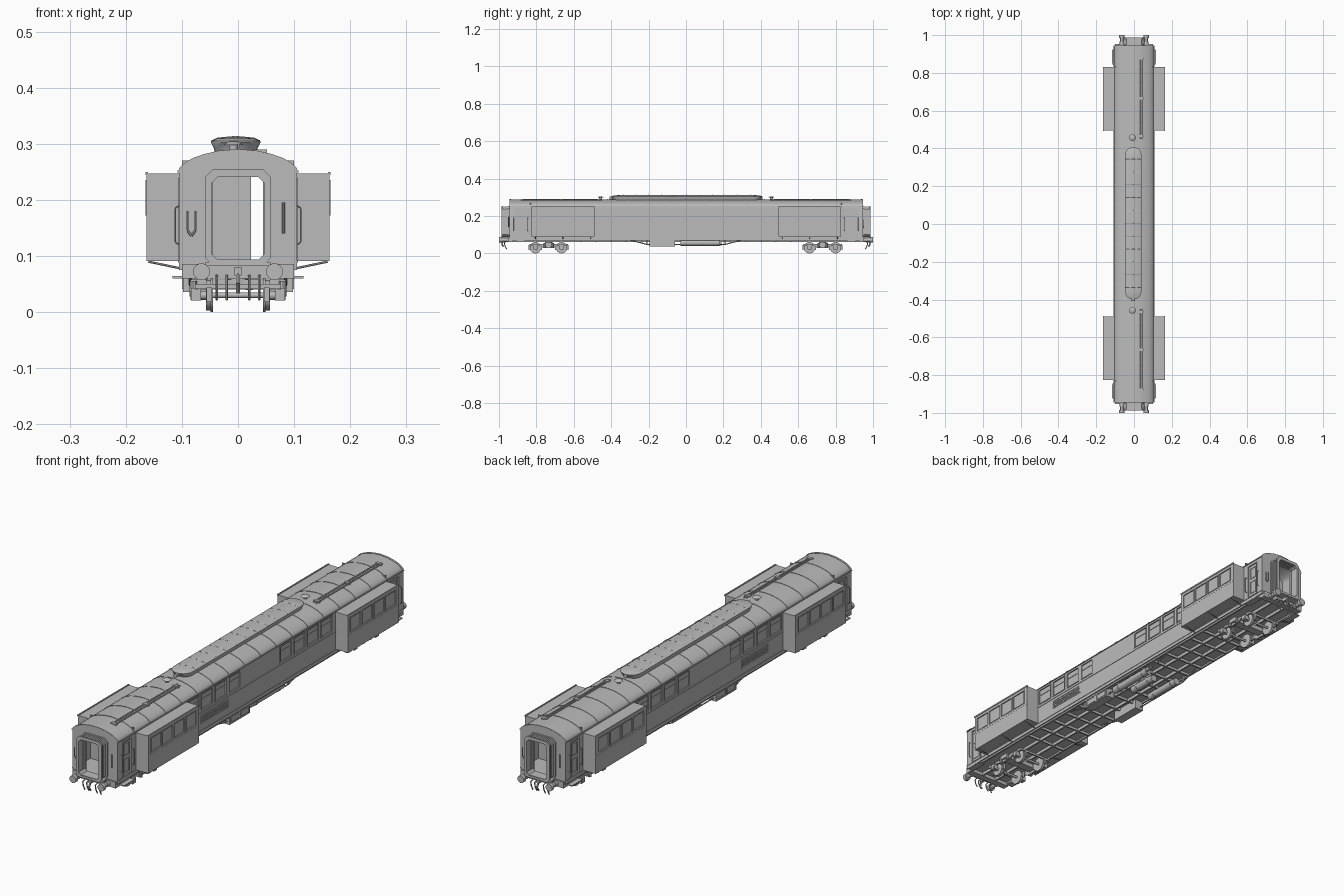
import bpy, bmesh, math
from mathutils import Matrix, Vector

if "Cube" in bpy.data.objects:
    bpy.data.objects.remove(bpy.data.objects["Cube"])

grey = bpy.data.materials.new("plain grey")
grey.diffuse_color = (0.5, 0.5, 0.5, 1)
grey.use_nodes = True
grey.node_tree.nodes["Principled BSDF"].inputs["Base Color"].default_value = grey.diffuse_color
SIDES = (-1, 1)


def finish(bm, name, smooth=False):
    bmesh.ops.recalc_face_normals(bm, faces=bm.faces)
    me = bpy.data.meshes.new(name)
    bm.to_mesh(me)
    bm.free()
    me.materials.append(grey)
    ob = bpy.data.objects.new(name, me)
    bpy.context.collection.objects.link(ob)
    if smooth:
        bpy.ops.object.select_all(action='DESELECT')
        ob.select_set(True)
        bpy.context.view_layer.objects.active = ob
        bpy.ops.object.shade_smooth_by_angle(angle=math.radians(35))
    return ob


def box(bm, x0, x1, y0, y1, z0, z1):
    m = Matrix.Translation(((x0 + x1) / 2, (y0 + y1) / 2, (z0 + z1) / 2)) @ \
        Matrix.Diagonal((abs(x1 - x0), abs(y1 - y0), abs(z1 - z0), 1))
    bmesh.ops.create_cube(bm, size=1, matrix=m)


def rod(bm, a, b, r, n=8, r2=None):
    a, b = Vector(a), Vector(b)
    rot = (b - a).to_track_quat('Z', 'Y').to_matrix().to_4x4()
    bmesh.ops.create_cone(bm, cap_ends=True, segments=n, radius1=r,
                          radius2=r if r2 is None else r2, depth=(b - a).length,
                          matrix=Matrix.Translation((a + b) / 2) @ rot)


def path(bm, pts, r, n=6):
    for a, b in zip(pts, pts[1:]):
        rod(bm, a, b, r, n)


def skin(bm, loops, caps=True, closed=False):
    vs = [[bm.verts.new(p) for p in lp] for lp in loops]
    pairs = list(zip(vs, vs[1:])) + ([(vs[-1], vs[0])] if closed else [])
    for a, b in pairs:
        for i in range(len(a)):
            j = (i + 1) % len(a)
            bm.faces.new((a[i], a[j], b[j], b[i]))
    if caps:
        bm.faces.new(vs[0])
        bm.faces.new(vs[-1])


def frame(bm, x, y0, y1, z0, z1, w=0.004, t=0.002):
    """Raised rectangular trim on a side wall."""
    o = x + math.copysign(t, x)
    box(bm, x, o, y0 - w, y0, z0 - w, z1 + w)
    box(bm, x, o, y1, y1 + w, z0 - w, z1 + w)
    box(bm, x, o, y0, y1, z0 - w, z0)
    box(bm, x, o, y0, y1, z1, z1 + w)


ROOF = [(0.105, 0.25), (0.103, 0.256), (0.095, 0.264), (0.08, 0.273),
        (0.06, 0.280), (0.035, 0.286), (0, 0.289)]


def roof_arc(d=0):
    right = [(x - d * x / 0.105, z - d) for x, z in ROOF]
    return right + [(-x, z) for x, z in right[-2::-1]]


def section(d, zb, y):
    pts = [(0.105 - d, zb)] + roof_arc(d) + [(d - 0.105, zb)]
    return [(x, y, z) for x, z in pts]


def cut(target, cutter):
    cutter.hide_render = True
    mod = target.modifiers.new("cut", 'BOOLEAN')
    mod.operation, mod.solver, mod.object = 'DIFFERENCE', 'EXACT', cutter
    bpy.context.view_layer.update()
    me = bpy.data.meshes.new_from_object(target.evaluated_get(bpy.context.evaluated_depsgraph_get()))
    target.modifiers.clear()
    target.data = me
    bpy.data.objects.remove(cutter)


# Layout of side openings: (y0, y1, z0, z1)
main_windows = [(y, y + 0.07, 0.178, 0.24) for s in (-0.48, 0.13) for y in (s, s + 0.09, s + 0.18, s + 0.27)]
slide_windows = [(y, y + 0.066, 0.175, 0.232) for s in (-0.808, 0.512) for y in (s, s + 0.077, s + 0.154, s + 0.231)]
door_y = [(-0.91, -0.858), (0.858, 0.91)]

# Hollow carriage body with arched roof, end doorways and recessed side windows
bm = bmesh.new()
skin(bm, [section(0, 0.075, -0.945), section(0, 0.075, 0.945)])
body = finish(bm, "carriage_body")
bm = bmesh.new()
skin(bm, [section(0.006, 0.088, -0.938), section(0.006, 0.088, 0.938)])
cut(body, finish(bm, "cutter_interior"))
bm = bmesh.new()
box(bm, -0.045, 0.045, -1.1, 1.1, 0.0885, 0.242)
cut(body, finish(bm, "cutter_doorway"))
bm = bmesh.new()
for s in SIDES:
    for y0, y1, z0, z1 in main_windows:
        box(bm, s * 0.102, s * 0.12, y0, y1, z0, z1)
    for y0, y1 in door_y:
        box(bm, s * 0.102, s * 0.12, y0, y1, 0.092, 0.236)
cut(body, finish(bm, "cutter_windows"))
bpy.context.view_layer.objects.active = body
body.select_set(True)
bpy.ops.object.shade_smooth_by_angle(angle=math.radians(30))

# Side slide-out rooms with recessed windows, roof lips and braces
bm = bmesh.new()
for s in SIDES:
    for y0, y1 in ((-0.825, -0.49), (0.495, 0.83)):
        box(bm, s * 0.1045, s * 0.163, y0, y1, 0.091, 0.247)
rooms = finish(bm, "slide_out_rooms")
bm = bmesh.new()
for s in SIDES:
    for y0, y1, z0, z1 in slide_windows:
        box(bm, s * 0.160, s * 0.18, y0, y1, z0, z1)
cut(rooms, finish(bm, "cutter_room_windows"))
bm = bmesh.new()
for s in SIDES:
    for y0, y1 in ((-0.825, -0.49), (0.495, 0.83)):
        box(bm, s * 0.160, s * 0.165, y0 - 0.002, y1 + 0.002, 0.244, 0.25)
        box(bm, s * 0.1635, s * 0.162, y0, y1, 0.162, 0.166)
        for y in (y0 + 0.02, (y0 + y1) / 2, y1 - 0.02):
            rod(bm, (s * 0.098, y, 0.077), (s * 0.160, y, 0.090), 0.002, 6)
    for y0, y1, z0, z1 in slide_windows:
        frame(bm, s * 0.163, y0, y1, z0, z1, 0.003, 0.0015)
finish(bm, "slide_out_trim")

# Window frames, side doors, waist rails, grilles and gutters
bm = bmesh.new()
for s in SIDES:
    for y0, y1, z0, z1 in main_windows:
        frame(bm, s * 0.105, y0, y1, z0, z1)
        box(bm, s * 0.102, s * 0.104, y0, y1, 0.217, 0.220)
    for y0, y1 in door_y:
        frame(bm, s * 0.105, y0, y1, 0.092, 0.236, 0.003)
        frame(bm, s * 0.102, y0 + 0.012, y1 - 0.012, 0.178, 0.222, 0.003)
        frame(bm, s * 0.102, y0 + 0.012, y1 - 0.012, 0.108, 0.158, 0.003)
        for y in (y0 - 0.012, y1 + 0.012):
            path(bm, [(s * 0.105, y, 0.12), (s * 0.112, y, 0.125), (s * 0.112, y, 0.185), (s * 0.105, y, 0.19)], 0.0015)
    frame(bm, s * 0.105, -0.39, -0.22, 0.122, 0.15)
    for i in range(4):
        box(bm, s * 0.105, s * 0.1065, -0.39, -0.22, 0.125 + i * 0.006, 0.128 + i * 0.006)
    box(bm, s * 0.104, s * 0.107, -0.49, 0.495, 0.163, 0.166)
    box(bm, s * 0.104, s * 0.107, -0.945, 0.945, 0.088, 0.091)
    box(bm, s * 0.102, s * 0.108, -0.945, 0.945, 0.249, 0.252)
finish(bm, "side_trim")

# Roof seams
bm = bmesh.new()
for i in range(-9, 10):
    y = i * 0.1045
    w = 0.0015 if abs(i) < 9 else 0.004
    arc = [(x * 1.01, z + 0.0015) for x, z in roof_arc()] + roof_arc(0.003)[::-1]
    skin(bm, [[(x, y - w, z) for x, z in arc], [(x, y + w, z) for x, z in arc]])
finish(bm, "roof_seams")


# Long raised roof pod with rounded ends
def stadium(z, hw, end, n=10):
    out = []
    for s in SIDES:
        for k in range(n + 1):
            a = math.pi * k / n + (0 if s > 0 else math.pi)
            out.append((-0.004 + hw * math.cos(a), 0.004 + s * (end - hw) + hw * math.sin(a), z))
    return out


bm = bmesh.new()
skin(bm, [stadium(z, h, e) for z, h, e in ((0.278, 0.036, 0.392), (0.292, 0.039, 0.396), (0.302, 0.044, 0.404),
          (0.305, 0.044, 0.404), (0.309, 0.034, 0.39), (0.312, 0.015, 0.36))])
finish(bm, "roof_pod", True)
bm = bmesh.new()
for i in range(-5, 6):
    y = 0.004 + i * 0.068
    path(bm, [(-0.047, y, 0.304), (-0.036, y, 0.309), (-0.004, y, 0.312), (0.028, y, 0.309), (0.039, y, 0.304)], 0.002)
for s in SIDES:
    rod(bm, (-0.005, s * 0.385, 0.296), (-0.005, s * 0.408, 0.296), 0.008, 14)
    # ventilators and conduit runs beyond the pod
    rod(bm, (-0.008, s * 0.457, 0.284), (-0.008, s * 0.457, 0.298), 0.008, 12)
    rod(bm, (-0.008, s * 0.457, 0.298), (-0.008, s * 0.457, 0.304), 0.018, 14, 0.008)
    for x, z in ((0.034, 0.287), (0.046, 0.285)):
        path(bm, [(x, s * 0.45, z), (x, s * 0.88, z)], 0.003)
    for y in (0.46, 0.66, 0.87):
        box(bm, 0.028, 0.052, s * y, s * (y + 0.012), 0.279, 0.290)
finish(bm, "roof_fittings", True)

# Interior partitions leaving a see-through corridor
bm = bmesh.new()
box(bm, 0.019, 0.023, -0.83, 0.83, 0.087, 0.281)
for s in SIDES:
    box(bm, -0.1, 0.023, s * 0.83, s * 0.834, 0.087, 0.27)
    box(bm, 0.047, 0.1, s * 0.83, s * 0.834, 0.087, 0.27)
    box(bm, -0.042, -0.038, s * 0.836, s * 0.834, 0.09, 0.24)
finish(bm, "interior_partitions")


# Gangway bellows at both ends
def chamfered(hx, z0, z1, c, y):
    q = [(hx - c, z0), (hx, z0 + c), (hx, z1 - c), (hx - c, z1)]
    return [(x, y, z) for x, z in q + [(-x, z) for x, z in q[::-1]]]


bm = bmesh.new()
for s in SIDES:
    for k in range(5):
        y0, y1 = s * (0.944 + k * 0.009), s * (0.951 + k * 0.009)
        d = 0.004 if k in (0, 4) else 0
        outer = (0.055 + d, 0.087 - d, 0.250 + d, 0.014)
        inner = (0.046, 0.091, 0.241, 0.01)
        skin(bm, [chamfered(*outer, y0), chamfered(*outer, y1), chamfered(*inner, y1), chamfered(*inner, y0)],
             caps=False, closed=True)
    o, i = (0.052, 0.090, 0.247, 0.012), (0.047, 0.094, 0.242, 0.01)
    skin(bm, [chamfered(*o, s * 0.944), chamfered(*o, s * 0.986), chamfered(*i, s * 0.986), chamfered(*i, s * 0.944)],
         caps=False, closed=True)
finish(bm, "gangway_bellows")

# Headstocks, buffers, couplings, hoses, handrails and steps
bm = bmesh.new()
for s in SIDES:
    y = s * 0.945
    box(bm, -0.1, 0.1, s * 0.925, s * 0.952, 0.06, 0.086)
    for x in (-0.065, 0.065):
        rod(bm, (x, y, 0.072), (x, s * 0.985, 0.072), 0.008, 12)
        rod(bm, (x, y, 0.072), (x, s * 0.965, 0.072), 0.011, 12)
        rod(bm, (x, s * 0.985, 0.072), (x, s * 1.0, 0.072), 0.015, 16)
        box(bm, x * 1.4, x * 1.8, s * 0.85, s * 0.92, 0.060, 0.064)
        box(bm, x * 1.45, x * 1.5, s * 0.86, s * 0.91, 0.060, 0.078)
    box(bm, -0.006, 0.006, y, s * 0.98, 0.065, 0.08)
    path(bm, [(0, s * 0.975, 0.07), (0, s * 0.985, 0.05), (0, s * 0.975, 0.035)], 0.004)
    for x in (-0.038, -0.02, 0.02, 0.038):
        path(bm, [(x, y, 0.066), (x, s * 0.972, 0.06), (x, s * 0.968, 0.04), (x, s * 0.958, 0.022)], 0.0025)
    path(bm, [(s * a, y + s * 0.006, z) for a, z in
              ((0.09, 0.18), (0.09, 0.145), (0.083, 0.136), (0.076, 0.145), (0.076, 0.18))], 0.002)
    rod(bm, (s * -0.081, s * 0.95, 0.14), (s * -0.081, s * 0.95, 0.195), 0.0025)
    box(bm, -0.058, 0.058, y, s * 0.985, 0.083, 0.089)
finish(bm, "end_fittings", True)

# Underframe: sills, rails, cross beams and truss rods
bm = bmesh.new()
for s in SIDES:
    box(bm, s * 0.092, s * 0.1, -0.93, 0.93, 0.068, 0.078)
    box(bm, s * 0.03, s * 0.037, -0.93, 0.93, 0.062, 0.078)
    path(bm, [(s * 0.085, -0.3, 0.072), (s * 0.085, -0.21, 0.048), (s * 0.085, 0.21, 0.048), (s * 0.085, 0.3, 0.072)], 0.003)
    for y in (-0.21, 0.21):
        box(bm, s * 0.082, s * 0.088, y - 0.004, y + 0.004, 0.048, 0.076)
for i in range(-7, 8):
    box(bm, -0.095, 0.095, i * 0.08 - 0.003, i * 0.08 + 0.003, 0.064, 0.078)
finish(bm, "underframe")

# Equipment boxes and air tanks below the floor
bm = bmesh.new()
for s in SIDES:
    box(bm, s * 0.058, s * 0.098, -0.195, -0.06, 0.036, 0.076)
    frame(bm, s * 0.098, -0.185, -0.135, 0.044, 0.064, 0.003)
    frame(bm, s * 0.098, -0.12, -0.07, 0.044, 0.064, 0.003)
for x, y0, y1, r in ((0.075, -0.03, 0.18, 0.016), (0.02, 0.02, 0.15, 0.016), (-0.07, 0.02, 0.19, 0.015)):
    rod(bm, (x, y0, 0.056), (x, y1, 0.056), r, 16)
    for y in (y0 + 0.03, y1 - 0.03):
        rod(bm, (x, y - 0.003, 0.056), (x, y + 0.003, 0.056), r + 0.0015, 16)
        box(bm, x - 0.01, x + 0.01, y - 0.003, y + 0.003, 0.06, 0.077)
finish(bm, "underfloor_equipment", True)

# Two four-wheel bogies
frames, wheels = bmesh.new(), bmesh.new()
for c in (-0.735, 0.73):
    box(frames, -0.085, 0.085, c - 0.018, c + 0.018, 0.04, 0.058)
    rod(frames, (0, c, 0.05), (0, c, 0.078), 0.02, 16)
    for s in SIDES:
        prof = [(-0.1, 0.04), (-0.045, 0.04), (-0.03, 0.03), (0.03, 0.03), (0.045, 0.04), (0.1, 0.04), (0.1, 0.05), (-0.1, 0.05)]
        skin(frames, [[(s * x, c + y, z) for y, z in prof] for x in (0.07, 0.077)])
        for y in (-0.07, 0.07):
            box(frames, s * 0.066, s * 0.084, c + y - 0.011, c + y + 0.011, 0.021, 0.043)
            rod(frames, (s * 0.08, c + y * 0.3, 0.028), (s * 0.08, c + y * 0.3, 0.055), 0.007, 10)
            rod(wheels, (s * 0.045, c + y, 0.03), (s * 0.049, c + y, 0.03), 0.03, 28)
            rod(wheels, (s * 0.049, c + y, 0.03), (s * 0.057, c + y, 0.03), 0.027, 28)
            rod(wheels, (s * 0.057, c + y, 0.03), (s * 0.085, c + y, 0.03), 0.008, 14)
            for e in SIDES:
                box(frames, s * 0.046, s * 0.056, c + y + e * 0.031, c + y + e * 0.036, 0.018, 0.044)
    for y in (-0.07, 0.07):
        rod(wheels, (-0.05, c + y, 0.03), (0.05, c + y, 0.03), 0.005, 12)
    for y in (-0.1, 0.1):
        box(frames, -0.077, 0.077, c + y - 0.003, c + y + 0.003, 0.041, 0.05)
finish(frames, "bogie_frames", True)
finish(wheels, "wheels_and_axles", True)
